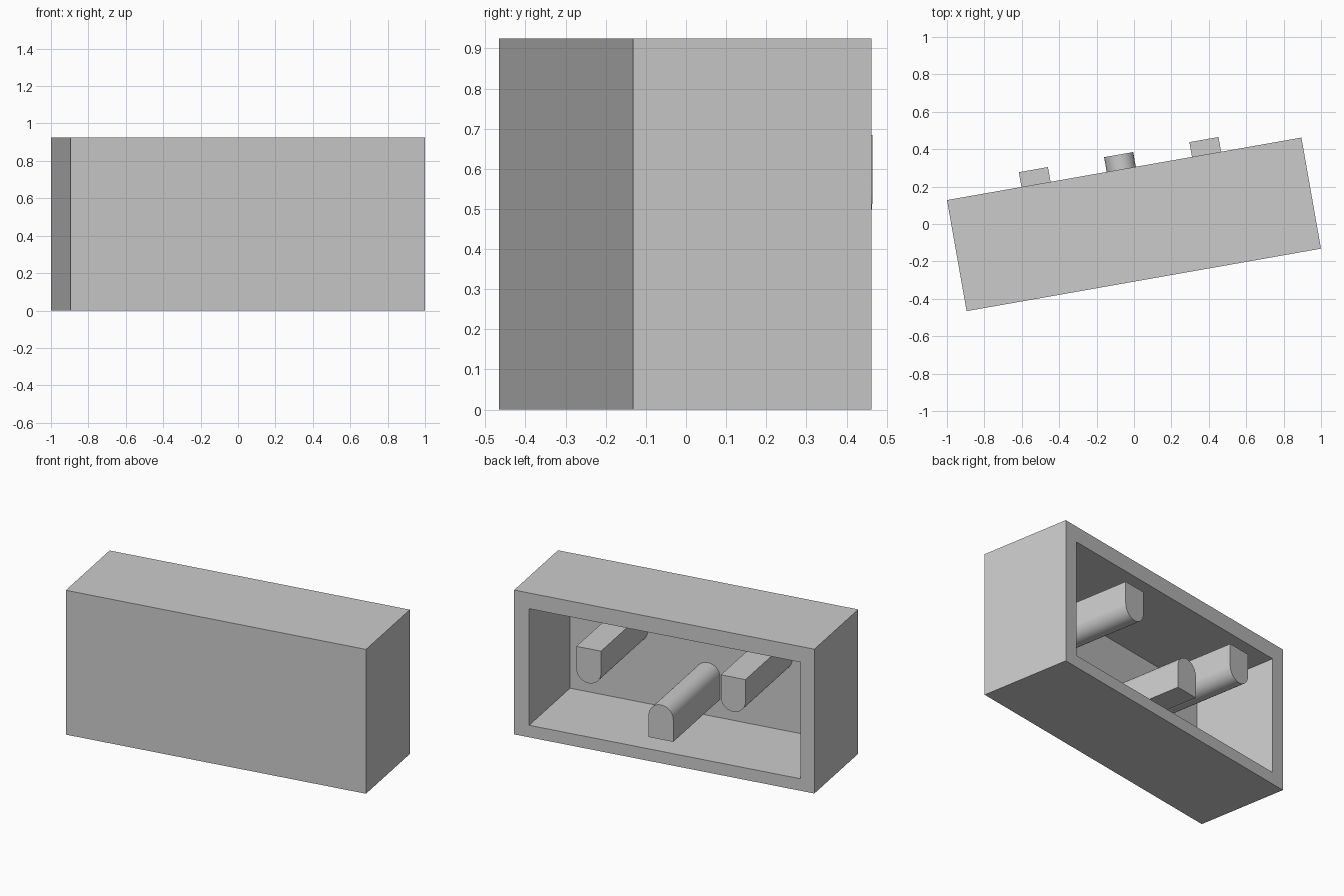
import bpy, bmesh, math
from mathutils import Matrix, Vector

if "Cube" in bpy.data.objects:
    bpy.data.objects.remove(bpy.data.objects["Cube"], do_unlink=True)

WIDTH, DEPTH, HEIGHT = 1.924, 0.603, 0.925
FRONT_WALL = 0.04
BACK = DEPTH / 2
TURN = math.radians(10)

grey = bpy.data.materials.new("plain grey")
grey.use_nodes = True
grey.diffuse_color = (0.6, 0.6, 0.6, 1)
grey.node_tree.nodes["Principled BSDF"].inputs["Base Color"].default_value = (0.6, 0.6, 0.6, 1)


def finish(bm, name):
    """Turn a bmesh into a turned, shaded object."""
    bmesh.ops.recalc_face_normals(bm, faces=bm.faces)
    mesh = bpy.data.meshes.new(name)
    bm.to_mesh(mesh)
    bm.free()
    mesh.materials.append(grey)
    obj = bpy.data.objects.new(name, mesh)
    bpy.context.collection.objects.link(obj)
    obj.rotation_euler.z = TURN
    obj.location.y = -0.002
    bpy.ops.object.select_all(action="DESELECT")
    obj.select_set(True)
    bpy.context.view_layer.objects.active = obj
    bpy.ops.object.shade_smooth_by_angle(angle=math.radians(30))
    return obj


# Hollow case, open at the back: inset the rear face and push it inward
bm = bmesh.new()
bmesh.ops.create_cube(bm, size=1, matrix=Matrix.Translation((0, 0, HEIGHT / 2))
                      @ Matrix.Diagonal((WIDTH, DEPTH, HEIGHT, 1)))
rear = max(bm.faces, key=lambda f: f.calc_center_median().y)
bmesh.ops.inset_individual(bm, faces=[rear], thickness=0.09)
for v in rear.verts:
    v.co.x = 0.866 if v.co.x > 0 else -0.872
    v.co.z = 0.824 if v.co.z > HEIGHT / 2 else 0.077
pushed = bmesh.ops.extrude_discrete_faces(bm, faces=[rear])["faces"][0]
bmesh.ops.translate(bm, verts=pushed.verts, vec=(0, FRONT_WALL - DEPTH, 0))
finish(bm, "case")


# Pegs with one flat and one rounded long side, standing on the inner wall
def peg(name, x, flat_z, direction):
    radius, height, segments = 0.079, 0.221, 24
    start, end = -BACK + FRONT_WALL - 0.01, BACK + 0.08
    profile = [(-radius, 0), (radius, 0)]
    for i in range(segments + 1):
        a = math.pi * i / segments
        profile.append((radius * math.cos(a), height - radius + radius * math.sin(a)))
    bm = bmesh.new()
    face = bm.faces.new([bm.verts.new((x + px, start, flat_z + direction * pz))
                         for px, pz in profile])
    grown = bmesh.ops.extrude_face_region(bm, geom=[face], use_keep_orig=True)["geom"]
    bmesh.ops.translate(bm, vec=Vector((0, end - start, 0)),
                        verts=[g for g in grown if isinstance(g, bmesh.types.BMVert)])
    finish(bm, name)


peg("left_peg", 0.447, 0.684, -1)
peg("right_peg", -0.479, 0.684, -1)
peg("middle_peg", -0.016, 0.194, 1)
